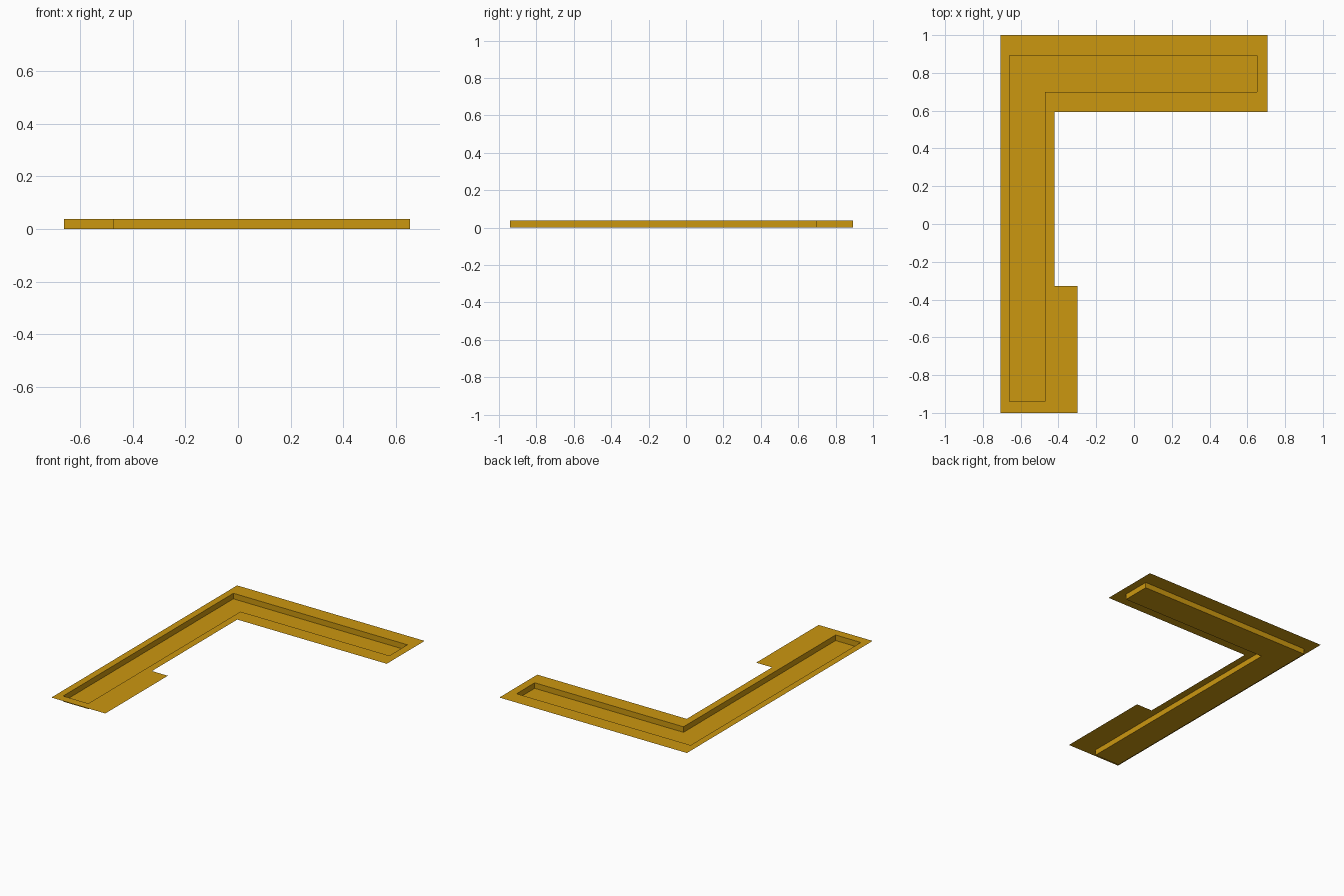
import bpy
import bmesh

cube = bpy.data.objects.get("Cube")
if cube:
    bpy.data.objects.remove(cube, do_unlink=True)

RIM_Z = 0.038

# Single ochre material
ochre = bpy.data.materials.new("ochre")
ochre.use_nodes = True
colour = (0.60, 0.31, 0.005, 1.0)
ochre.diffuse_color = colour
ochre.node_tree.nodes["Principled BSDF"].inputs["Base Color"].default_value = colour

# Outlines, counter-clockwise from above
OUTER = [(-0.707, -1), (-0.30, -1), (-0.30, -0.327), (-0.42, -0.327),
         (-0.42, 0.592), (0.707, 0.592), (0.707, 1), (-0.707, 1)]
INNER = [(-0.66, -0.94), (-0.47, -0.94), (-0.47, 0.698),
         (0.652, 0.698), (0.652, 0.893), (-0.66, 0.893)]


def ring(bm, outline, z):
    return [bm.verts.new((x, y, z)) for x, y in outline]


def pairs(verts):
    return zip(verts, verts[1:] + verts[:1])


def finish(bm, name):
    mesh = bpy.data.meshes.new(name)
    bm.to_mesh(mesh)
    bm.free()
    mesh.materials.append(ochre)
    obj = bpy.data.objects.new(name, mesh)
    bpy.context.collection.objects.link(obj)
    return obj


# Flat rim sheet around the channel opening
bm = bmesh.new()
edges = [bm.edges.new(p) for outline in (OUTER, INNER)
         for p in pairs(ring(bm, outline, RIM_Z))]
bmesh.ops.triangle_fill(bm, edges=edges, use_beauty=True, normal=(0, 0, 1))
bm.normal_update()
for face in bm.faces:
    if face.normal.z < 0:
        face.normal_flip()
finish(bm, "rim")

# Sunken channel: floor and inward-facing walls
bm = bmesh.new()
top, bottom = ring(bm, INNER, RIM_Z), ring(bm, INNER, 0)
bm.faces.new(bottom)
for (t1, t2), (b1, b2) in zip(pairs(top), pairs(bottom)):
    bm.faces.new((t1, t2, b2, b1))
finish(bm, "channel")
